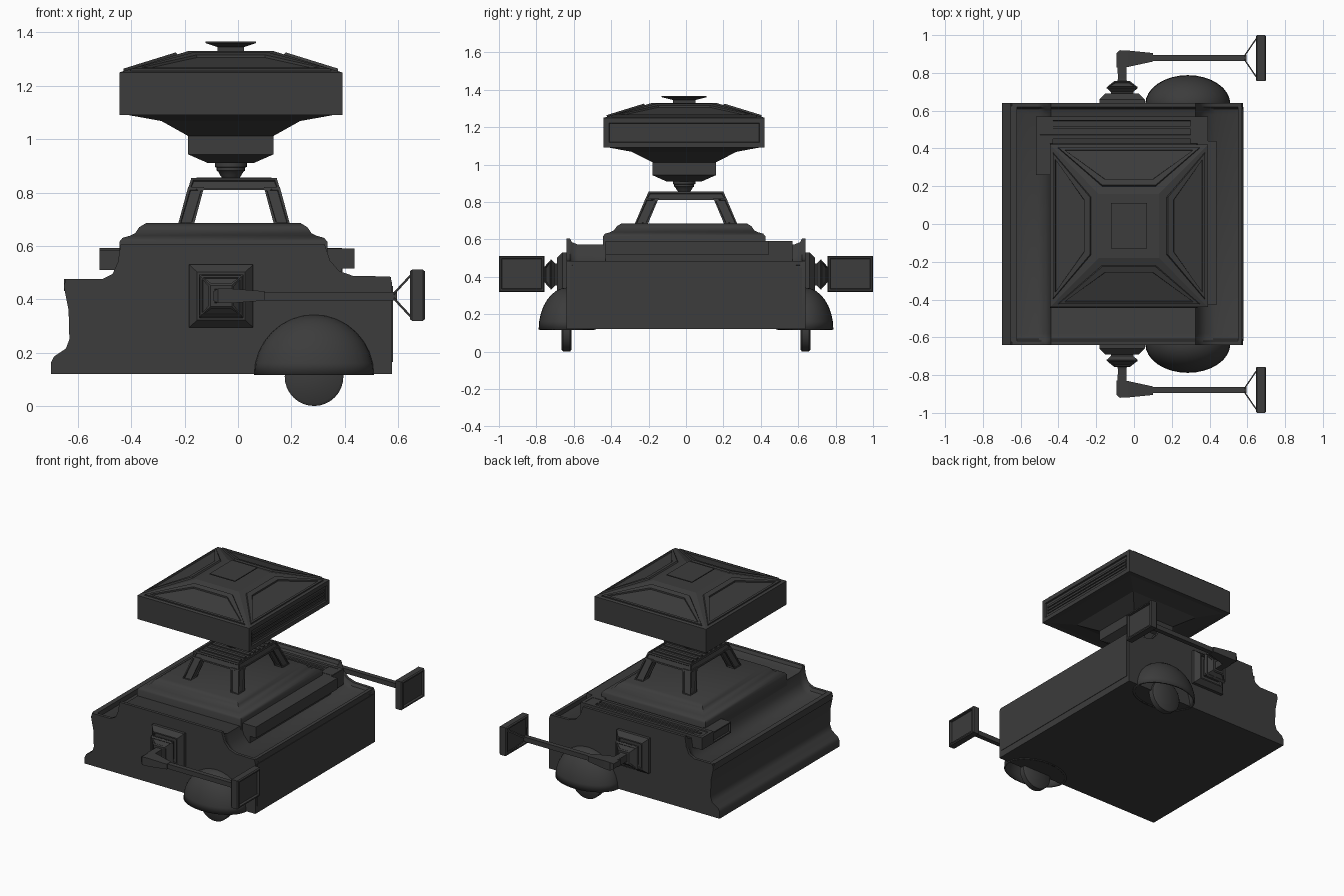
import bpy, bmesh
from math import sin, cos, pi, radians

cube = bpy.data.objects.get("Cube")
if cube:
    bpy.data.objects.remove(cube, do_unlink=True)

grey = bpy.data.materials.new("dark_grey")
grey.use_nodes = True
grey.diffuse_color = (0.045, 0.045, 0.045, 1)
grey.node_tree.nodes["Principled BSDF"].inputs["Base Color"].default_value = (0.045, 0.045, 0.045, 1)


def finish(name, bm, smooth=False):
    mesh = bpy.data.meshes.new(name)
    bm.to_mesh(mesh)
    bm.free()
    mesh.materials.append(grey)
    ob = bpy.data.objects.new(name, mesh)
    bpy.context.collection.objects.link(ob)
    if smooth:
        bpy.ops.object.select_all(action='DESELECT')
        ob.select_set(True)
        bpy.context.view_layer.objects.active = ob
        bpy.ops.object.shade_smooth_by_angle(angle=radians(40))
    return ob


def skin(name, rings, pick=None, steps=(), smooth=False):
    """Join rings of points, cap both ends, then inset the picked faces."""
    bm = bmesh.new()
    loops = [[bm.verts.new(p) for p in ring] for ring in rings]
    n = len(loops[0])
    for a, b in zip(loops, loops[1:]):
        for i in range(n):
            j = (i + 1) % n
            bm.faces.new((a[i], a[j], b[j], b[i]))
    bm.faces.new(loops[0])
    bm.faces.new(loops[-1])
    bmesh.ops.recalc_face_normals(bm, faces=bm.faces)
    if pick:
        faces = [f for f in bm.faces if pick(f)]
        for thick, depth in steps:
            bmesh.ops.inset_individual(bm, faces=faces, thickness=thick, depth=depth)
    return finish(name, bm, smooth)


def up(u, v, w):
    return (u, v, w)


def loft(name, sections, to=up, sides=4, **kw):
    """Sections are (w, u0, u1, v0, v1): rectangles, or ellipses when sides > 4."""
    rings = []
    for w, u0, u1, v0, v1 in sections:
        if sides == 4:
            pts = [(u0, v0), (u1, v0), (u1, v1), (u0, v1)]
        else:
            pts = [((u0 + u1 + (u1 - u0) * cos(2 * pi * i / sides)) / 2,
                    (v0 + v1 + (v1 - v0) * sin(2 * pi * i / sides)) / 2) for i in range(sides)]
        rings.append([to(u, v, w) for u, v in pts])
    return skin(name, rings, **kw)


def box(name, x0, x1, y0, y1, z0, z1, **kw):
    return loft(name, [(z0, x0, x1, y0, y1), (z1, x0, x1, y0, y1)], **kw)


def centred(cx, cy, *levels):
    return [(z, cx - hx, cx + hx, cy - hy, cy + hy) for z, hx, hy in levels]


def facing_up(f):
    return f.normal.z > 0.9


# Main body: stepped profile with a raised rim along both sides
side = [(-0.653, 0.45), (-0.635, 0.36), (-0.632, 0.25), (-0.645, 0.215), (-0.69, 0.185),
        (-0.7, 0.165), (-0.7, 0.12), (0.578, 0.12), (0.578, 0.46)]
deck = [(0.57, 0.485), (0.43, 0.488), (0.38, 0.505), (0.345, 0.545), (0.325, 0.605),
        (-0.44, 0.605), (-0.45, 0.54), (-0.47, 0.495), (-0.51, 0.475), (-0.645, 0.475)]
half = [(0.64, 0), (0.62, 0), (0.61, 0.02), (0.58, 0.032)]
stations = [(-y, d) for y, d in half] + half[::-1]
skin("body", [[(x, y, z) for x, z in side] + [(x, y, z - d) for x, z in deck]
              for y, d in stations], smooth=True)
box("right_rim", 0.55, 0.573, -0.625, 0.625, 0.44, 0.483)
box("left_rim", -0.653, -0.62, -0.625, 0.625, 0.43, 0.475)
box("end_panel", 0.57, 0.581, -0.62, 0.62, 0.165, 0.45)

# Stepped plinth on the deck
plinth = [(0.5, 0), (0.615, 0), (0.63, 0.012), (0.638, 0.04), (0.648, 0.06),
          (0.67, 0.075), (0.685, 0.1)]
loft("plinth", [(z, -0.445 + d, 0.335 - d, -0.445 + d, 0.425 - d) for z, d in plinth], smooth=True)

# Boxes around the plinth
box("side_step", 0.3, 0.39, -0.43, 0.44, 0.46, 0.575)
box("side_box", 0.33, 0.437, -0.43, 0.44, 0.515, 0.59)
box("side_corner_box", 0.3, 0.392, 0.25, 0.57, 0.485, 0.59)
box("corner_box", -0.52, -0.43, 0.26, 0.57, 0.51, 0.585,
    pick=lambda f: f.normal.x < -0.9, steps=[(0.012, 0), (0.004, -0.01)])
box("back_bar", -0.52, 0.39, 0.45, 0.57, 0.51, 0.592,
    pick=facing_up, steps=[(0.03, 0), (0.004, -0.012)])
box("back_bar_slat", -0.47, 0.34, 0.502, 0.518, 0.57, 0.59)

# Open stand: four leaning legs with a grille slab on top
cx = -0.015
for sx, a in ((-1, "left"), (1, "right")):
    for sy, b in ((-1, "front"), (1, "back")):
        loft(f"stand_leg_{b}_{a}",
             [(z, *sorted((cx + sx * hx, cx + sx * (hx - 0.06))),
               *sorted((sy * hy, sy * (hy - 0.07))))
              for z, hx, hy in ((0.68, 0.21, 0.275), (0.82, 0.172, 0.216))],
             pick=lambda f: abs(f.normal.z) < 0.7, steps=[(0.012, 0), (0.003, -0.006)])
loft("stand_top", centred(cx, 0, (0.81, 0.173, 0.22), (0.855, 0.16, 0.2)),
     pick=lambda f: f.normal.z > -0.5, steps=[(0.012, 0), (0.003, -0.006)])
for i in range(7):
    y = -0.15 + i * 0.05
    box("stand_grille_bar", cx - 0.14, cx + 0.14, y - 0.012, y + 0.012, 0.845, 0.856)

# Round neck joint
hx, hy = -0.027, -0.01
loft("neck_joint", centred(hx, hy, *[(z, r, r) for z, r in (
    (0.852, 0.03), (0.865, 0.04), (0.878, 0.047), (0.882, 0.053),
    (0.893, 0.053), (0.896, 0.06), (0.91, 0.06), (0.918, 0.045))]), sides=24, smooth=True)

# Head: lower funnel, wide box, panelled roof and cap
loft("head_base", centred(hx, hy, (0.91, 0.085, 0.095), (0.943, 0.16, 0.17), (1.012, 0.16, 0.17),
                          (1.068, 0.26, 0.28), (1.095, 0.41, 0.425)))
loft("head_box", centred(hx, hy, (1.09, 0.418, 0.43), (1.25, 0.418, 0.43)),
     pick=lambda f: f.normal.x > 0.9, steps=[(0.04, 0), (0.003, -0.01)])
for z in (1.148, 1.17, 1.192):
    box("head_slat", 0.36, 0.387, hy - 0.385, hy + 0.385, z - 0.007, z + 0.007)
loft("head_roof", centred(hx, hy, (1.245, 0.418, 0.43), (1.25, 0.418, 0.43), (1.33, 0.16, 0.17)),
     pick=lambda f: 0.05 < f.normal.z < 0.99, steps=[(0.045, 0), (0.004, 0.009), (0.035, 0), (0.004, -0.009)])
loft("head_cap", centred(hx, hy, (1.325, 0.05, 0.06), (1.345, 0.05, 0.06),
                         (1.36, 0.095, 0.12), (1.366, 0.095, 0.12)))

# Wheels, fenders and mirror arms on both sides
for s, tag in ((-1, "front"), (1, "back")):
    def out(u, v, w):
        return (u, s * w, v)

    def along(u, v, w):
        return (w, s * u, v)

    loft(f"wheel_{tag}", [(w, 0.285 - r, 0.285 + r, 0.11 - r, 0.11 + r) for w, r in (
        (0.612, 0.1), (0.62, 0.11), (0.657, 0.11), (0.665, 0.1))], to=out, sides=32, smooth=True)

    # Domed fender, open below, half sunk into the body
    bm = bmesh.new()
    bmesh.ops.create_uvsphere(bm, u_segments=32, v_segments=16, radius=0.225)
    bmesh.ops.bisect_plane(bm, geom=bm.verts[:] + bm.edges[:] + bm.faces[:], dist=1e-5,
                           plane_co=(0, 0, 0), plane_no=(0, 0, 1), clear_inner=True)
    for v in bm.verts:
        v.co = (v.co.x + 0.285, v.co.y * 0.68 + s * 0.635, v.co.z + 0.117)
    fender = finish(f"fender_{tag}", bm, smooth=True)
    shell = fender.modifiers.new("shell", 'SOLIDIFY')
    shell.thickness = 0.012
    shell.offset = -1

    # Mount: plate, stepped block and flared collar
    ux, vz = -0.063, 0.412
    loft(f"mount_plate_{tag}", centred(ux, vz, (0.62, 0.12, 0.118), (0.66, 0.12, 0.118),
                                       (0.69, 0.09, 0.09)), to=out,
         pick=lambda f: abs(f.normal.y) > 0.95, steps=[(0.012, 0), (0.003, -0.008)])
    loft(f"mount_block_{tag}", centred(ux, vz, (0.67, 0.06, 0.06), (0.7, 0.06, 0.06),
                                       (0.72, 0.083, 0.08), (0.73, 0.075, 0.072), (0.758, 0.04, 0.04)),
         to=out, pick=lambda f: 0.3 < s * f.normal.y < 0.95, steps=[(0.01, 0), (0.002, -0.005)])
    loft(f"mount_neck_{tag}", centred(ux, vz, (0.74, 0.03, 0.03), (0.77, 0.022, 0.024),
                                      (0.85, 0.025, 0.025)), to=out)

    # Elbow, rod, struts and framed mirror
    loft(f"arm_elbow_{tag}", [(-0.092, 0.83, 0.905, 0.395, 0.43), (-0.075, 0.822, 0.92, 0.385, 0.44),
                              (-0.03, 0.832, 0.918, 0.385, 0.44), (0.1, 0.86, 0.905, 0.395, 0.43)], to=along)
    loft(f"arm_rod_{tag}", centred(0.88, 0.412, (0.05, 0.016, 0.016), (0.595, 0.016, 0.016)), to=along)
    for a in (-1, 1):
        for b in (-1, 1):
            loft(f"mirror_strut_{tag}", [(w, 0.88 + a * du - 0.006, 0.88 + a * du + 0.006,
                                          0.412 + b * dv - 0.006, 0.412 + b * dv + 0.006)
                                         for w, du, dv in ((0.585, 0.01, 0.01), (0.65, 0.105, 0.08))], to=along)
    loft(f"mirror_{tag}", centred(0.878, 0.415, (0.645, 0.116, 0.09), (0.652, 0.122, 0.096),
                                  (0.693, 0.122, 0.096), (0.7, 0.116, 0.09)), to=along,
         pick=lambda f: abs(f.normal.x) > 0.95, steps=[(0.012, 0), (0.004, -0.015)])
